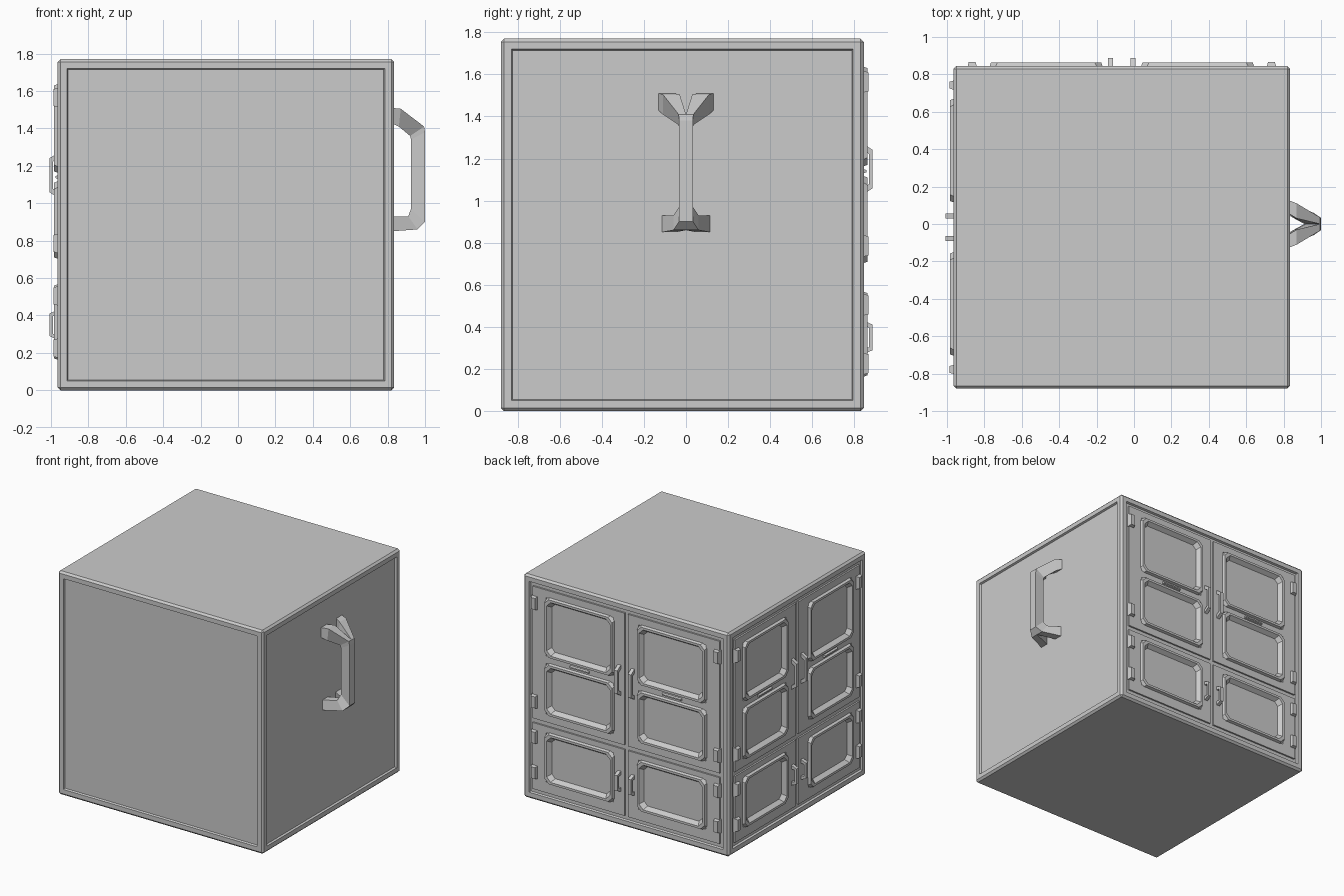
import bpy, bmesh
from mathutils import Vector

if "Cube" in bpy.data.objects:
    bpy.data.objects.remove(bpy.data.objects["Cube"])

X0, X1, Y0, Y1, H = -0.965, 0.835, -0.88, 0.845, 1.77
CX, CY = (X0 + X1) / 2, (Y0 + Y1) / 2
DEPTH = 0.015          # how far each side panel is sunk


def finish(bm, name):
    bmesh.ops.recalc_face_normals(bm, faces=bm.faces)
    me = bpy.data.meshes.new(name)
    bm.to_mesh(me)
    bm.free()
    ob = bpy.data.objects.new(name, me)
    bpy.context.collection.objects.link(ob)
    return ob


def loft(bm, loops, closed=False, caps=True):
    """Join equal-length loops of points with quads."""
    rows = [[bm.verts.new(p) for p in lp] for lp in loops]
    n = len(rows[0])
    pairs = list(zip(rows, rows[1:])) + ([(rows[-1], rows[0])] if closed else [])
    for a, b in pairs:
        for i in range(n):
            j = (i + 1) % n
            bm.faces.new((a[i], a[j], b[j], b[i]))
    if caps and not closed:
        bm.faces.new(rows[0])
        bm.faces.new(rows[-1])


# Cabinet body: bevelled box with a sunk panel on each of the four sides
bm = bmesh.new()
bmesh.ops.create_cube(bm, size=1)
for v in bm.verts:
    v.co = Vector((CX + v.co.x * (X1 - X0), CY + v.co.y * (Y1 - Y0), H / 2 + v.co.z * H))
bmesh.ops.bevel(bm, geom=bm.edges[:], offset=0.015, segments=1, affect='EDGES')
bm.normal_update()
sides = [f for f in bm.faces if f.calc_area() > 1 and abs(f.normal.z) < 0.5]
bmesh.ops.inset_individual(bm, faces=sides, thickness=0.05)
bmesh.ops.inset_individual(bm, faces=sides, thickness=0.008, depth=-DEPTH)
finish(bm, "cabinet_body")


class Side:
    """Local frame of a cabinet side: u across, v up, w outwards."""
    def __init__(self, name, origin, u, w, half, p0, p1):
        self.name, self.o, self.u, self.w = name, Vector(origin), Vector(u), Vector(w)
        self.half, self.p0, self.p1 = half, p0, p1

    def at(self, u, v, w):
        return self.o + self.u * u + Vector((0, 0, v)) + self.w * w

    def rect(self, u0, u1, v0, v1, c, w):
        """Rectangle loop with cut corners."""
        pts = [(u0 + c, v0), (u1 - c, v0), (u1, v0 + c), (u1, v1 - c),
               (u1 - c, v1), (u0 + c, v1), (u0, v1 - c), (u0, v0 + c)]
        return [self.at(a, b, w) for a, b in pts]


def door(s, name, us, vs, hole_rows):
    """Door slab made of stiles and rails, open where panels sit."""
    bm = bmesh.new()
    g = [[bm.verts.new(s.at(u, v, -DEPTH)) for v in vs] for u in us]
    for i in range(len(us) - 1):
        for j in range(len(vs) - 1):
            if not (i == 1 and j in hole_rows):
                bm.faces.new((g[i][j], g[i + 1][j], g[i + 1][j + 1], g[i][j + 1]))
    ext = bmesh.ops.extrude_face_region(bm, geom=bm.faces[:])
    for v in ext["geom"]:
        if isinstance(v, bmesh.types.BMVert):
            v.co += s.w * (DEPTH - 0.002)
    finish(bm, name)


def moulding(s, name, u0, u1, v0, v1):
    """Raised chamfered frame around a panel opening."""
    bm = bmesh.new()
    prof = [(-0.012, -DEPTH, 0.03), (0.0, 0.018, 0.035),
            (0.018, 0.018, 0.035), (0.04, -DEPTH, 0.03)]
    loft(bm, [s.rect(u0 + d, u1 - d, v0 + d, v1 - d, c, w) for d, w, c in prof], closed=True)
    finish(bm, name)


def block(s, name, u, v0, v1, hu, w, taper):
    """Small tapered block standing on a door."""
    bm = bmesh.new()
    loft(bm, [[s.at(a, b, d) for a, b in ((u - hu + t, v0 + t), (u + hu - t, v0 + t),
                                         (u + hu - t, v1 - t), (u - hu + t, v1 - t))]
              for d, t in ((-DEPTH, 0), (w, taper))])
    finish(bm, name)


def pull(s, name, u, v0, v1):
    """Bent strip door pull."""
    bm = bmesh.new()
    e = (v1 - v0) * 0.2
    path = [(v0, -0.002, v0 + 0.03, -0.002), (v0 + e * 0.6, 0.042, v0 + e, 0.024),
            (v1 - e * 0.6, 0.042, v1 - e, 0.024), (v1, -0.002, v1 - 0.03, -0.002)]
    loft(bm, [[s.at(u - 0.014, a, b), s.at(u + 0.014, a, b),
               s.at(u + 0.014, c, d), s.at(u - 0.014, c, d)] for a, b, c, d in path])
    finish(bm, name)


back = Side("back", (CX, Y1, 0), (-1, 0, 0), (0, 1, 0), 0.82, 0.11, 0.70)
left = Side("left", (X0, CY, 0), (0, -1, 0), (-1, 0, 0), 0.78, 0.14, 0.68)

for s in (back, left):
    for m, lr in ((-1, "a"), (1, "b")):
        us = sorted(m * u for u in (0.015, s.p0, s.p1, s.half))
        # Upper door with two panels, lower door with one
        door(s, f"{s.name}_upper_door_{lr}", us, (0.645, 0.71, 1.11, 1.17, 1.63, 1.69), (1, 3))
        door(s, f"{s.name}_lower_door_{lr}", us, (0.085, 0.17, 0.56, 0.61), (1,))
        for i, (v0, v1) in enumerate(((0.17, 0.56), (0.71, 1.11), (1.17, 1.63))):
            moulding(s, f"{s.name}_panel_moulding_{lr}{i}", us[1], us[2], v0, v1)
        # Door pulls beside the centre gap
        pull(s, f"{s.name}_upper_pull_{lr}", m * 0.06, 1.03, 1.27)
        pull(s, f"{s.name}_lower_pull_{lr}", m * 0.06, 0.27, 0.43)
        # Label clip between the two upper panels
        block(s, f"{s.name}_label_clip_{lr}", m * (s.p0 + s.p1) / 2, 1.125, 1.155, 0.09, 0.012, 0.01)
        # Hinges on the outer edge
        for i, (v0, v1) in enumerate(((0.17, 0.28), (0.45, 0.56), (0.73, 0.84), (1.51, 1.62))):
            block(s, f"{s.name}_hinge_{lr}{i}", m * (s.half - 0.02), v0, v1, 0.028, 0.022, 0.01)

# Large carrying handle on the right side: grip with splayed legs
# Each section: outer (x, z), inner (x, z), y range; mirrored in y
sections = [((0.82, 1.51), (0.82, 1.43), 0.06, 0.13),
            ((0.87, 1.505), (0.86, 1.41), 0.03, 0.11),
            ((0.995, 1.41), (0.92, 1.36), 0.0, 0.035),
            ((1.0, 1.38), (0.925, 1.34), 0.0, 0.033),
            ((1.0, 0.90), (0.925, 0.97), 0.0, 0.033),
            ((0.96, 0.86), (0.91, 0.93), 0.0, 0.06),
            ((0.82, 0.85), (0.82, 0.93), 0.05, 0.115)]
bm = bmesh.new()
for m in (-1, 1):
    loft(bm, [[(o[0], m * a, o[1]), (o[0], m * b, o[1]), (i[0], m * b, i[1]), (i[0], m * a, i[1])]
              for o, i, a, b in sections])
finish(bm, "side_handle")
